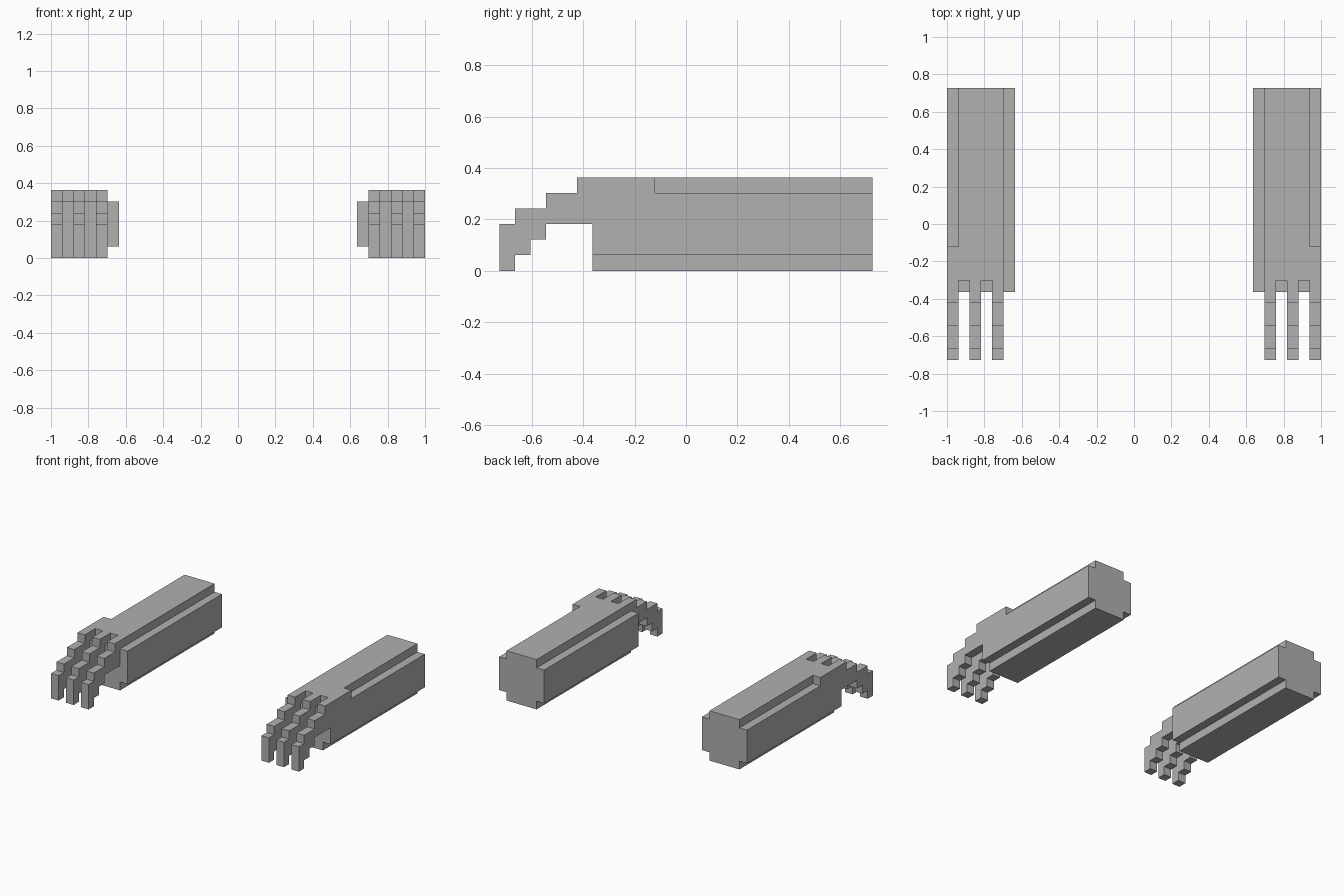
import bpy
import bmesh
from mathutils import Vector

UNIT = 0.0605  # edge of one block

cube = bpy.data.objects.get("Cube")
if cube:
    bpy.data.objects.remove(cube, do_unlink=True)

grey = bpy.data.materials.new("plain_grey")
grey.use_nodes = True
color = (0.44, 0.44, 0.44, 1)
grey.diffuse_color = color
grey.node_tree.nodes["Principled BSDF"].inputs["Base Color"].default_value = color


def prism(name, profile, start, end, axis, side):
    """Extrude a block-unit outline along x or y; x counts inward from the outer edge."""
    def place(a, b, t):
        column, y = (t, a) if axis == "x" else (a, t)
        return Vector((side * (1 - column * UNIT), y * UNIT, b * UNIT))

    bm = bmesh.new()
    face = bm.faces.new([bm.verts.new(place(a, b, start)) for a, b in profile])
    shift = place(0, 0, end) - place(0, 0, start)
    new = bmesh.ops.extrude_face_region(bm, geom=[face], use_keep_orig=True)["geom"]
    bmesh.ops.translate(bm, verts=[v for v in new if isinstance(v, bmesh.types.BMVert)], vec=shift)
    bmesh.ops.recalc_face_normals(bm, faces=bm.faces)
    mesh = bpy.data.meshes.new(name)
    bm.to_mesh(mesh)
    bm.free()
    mesh.materials.append(grey)
    obj = bpy.data.objects.new(name, mesh)
    bpy.context.scene.collection.objects.link(obj)


def finger_profile(back):
    """Stepped finger bending down, its top running back into the arm."""
    return [(-12, 0), (-12, 3), (-11, 3), (-11, 4), (-9, 4), (-9, 5), (-7, 5), (-7, 6),
            (back, 6), (back, 5), (-6, 5), (-6, 3), (-9, 3), (-9, 2), (-10, 2),
            (-10, 1), (-11, 1), (-11, 0)]


# Cross-shaped forearm section, and the same section without its top row
lower = [(0, 5), (0, 1), (1, 1), (1, 0), (5, 0), (5, 1), (6, 1), (6, 5)]
section = lower + [(5, 5), (5, 6), (1, 6), (1, 5)]

for label, side in (("left", 1), ("right", -1)):
    prism(f"{label}_forearm", section, -5, 12, "y", side)
    prism(f"{label}_wrist", lower, -6, -5, "y", side)
    # The outer finger's ridge reaches further back
    for part, column, back in (("outer", 0, -2), ("middle", 2, -5), ("inner", 4, -5)):
        prism(f"{label}_{part}_finger", finger_profile(back), column, column + 1, "x", side)
